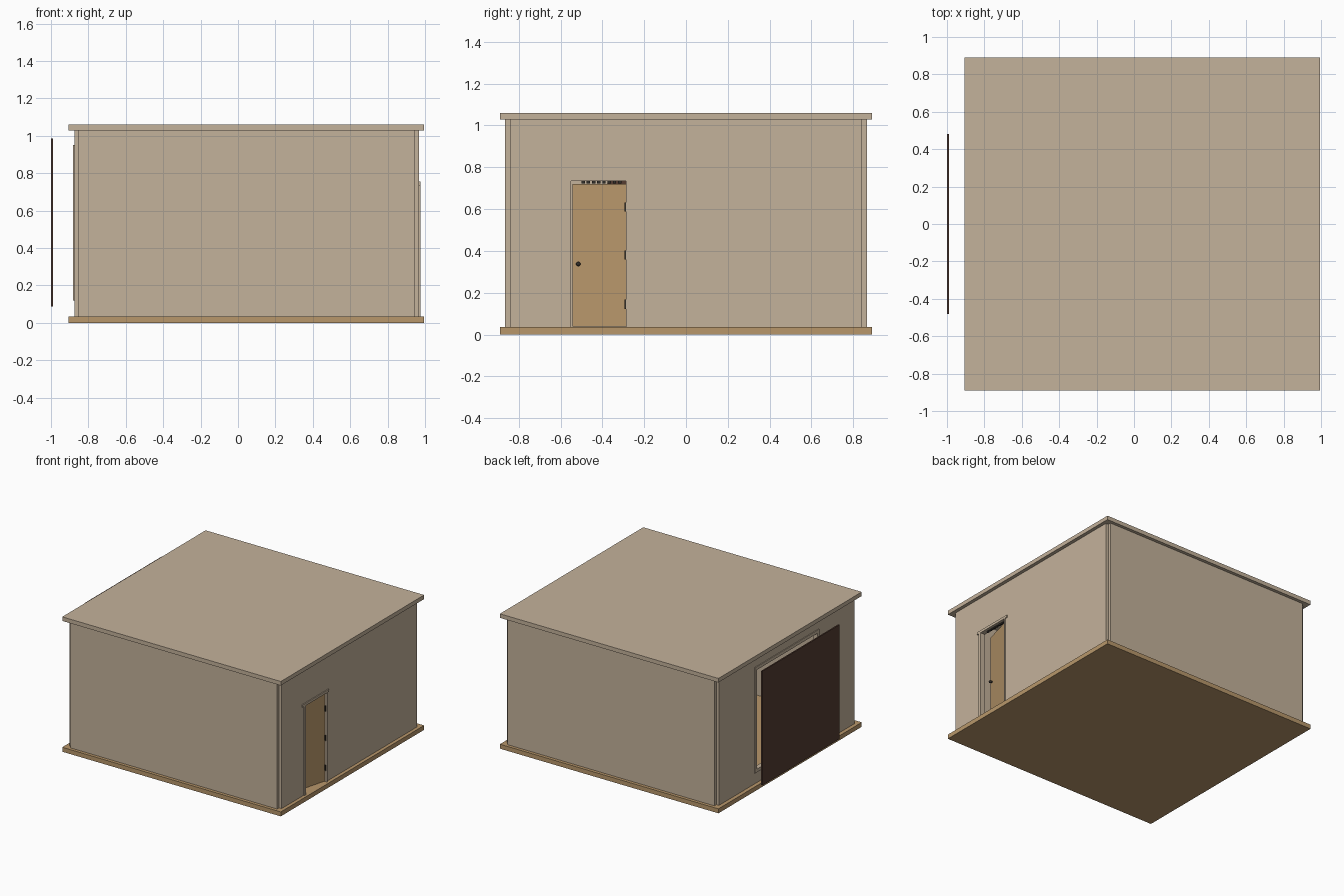
import bpy, math
from mathutils import Matrix, Vector

if "Cube" in bpy.data.objects:
    bpy.data.objects.remove(bpy.data.objects["Cube"])


def material(name, rgb):
    m = bpy.data.materials.new(name)
    m.diffuse_color = (*rgb, 1)
    m.use_nodes = True
    m.node_tree.nodes["Principled BSDF"].inputs["Base Color"].default_value = m.diffuse_color
    return m


PLASTER = material("beige_plaster", (0.552, 0.445, 0.328))
WOOD = material("light_wood", (0.479, 0.309, 0.147))
DARK = material("dark_brown", (0.089, 0.045, 0.031))
METAL = material("dark_metal", (0.03, 0.026, 0.022))


def box(name, x, y, z, mat):
    """Box from (min, max) ranges."""
    bpy.ops.mesh.primitive_cube_add(size=1)
    o = bpy.context.object
    o.name = name
    size = Matrix.Diagonal((x[1] - x[0], y[1] - y[0], z[1] - z[0], 1))
    centre = Vector((sum(x) / 2, sum(y) / 2, sum(z) / 2))
    o.data.transform(Matrix.Translation(centre) @ size)
    o.data.materials.append(mat)
    return o


def cut(target, name, x, y, z):
    """Cut a rectangular opening through a wall."""
    c = box(name, x, y, z, PLASTER)
    c.hide_render = True
    c.hide_viewport = True
    c.display_type = 'WIRE'
    b = target.modifiers.new("opening", 'BOOLEAN')
    b.operation = 'DIFFERENCE'
    b.solver = 'EXACT'
    b.object = c


# floor and roof slabs
FLOOR, CEIL = 0.035, 1.028
box("floor_slab", (-0.905, 0.995), (-0.89, 0.89), (0, FLOOR), WOOD)
box("roof_slab", (-0.905, 0.995), (-0.89, 0.89), (CEIL, 1.06), PLASTER)

# thin walls, leaving a notch at each corner
Z = (FLOOR, CEIL)
box("front_wall", (-0.852, 0.945), (-0.865, -0.838), Z, PLASTER)
box("back_wall", (-0.852, 0.945), (0.838, 0.865), Z, PLASTER)
right_wall = box("right_wall", (0.942, 0.968), (-0.84, 0.84), Z, PLASTER)
left_wall = box("left_wall", (-0.875, -0.85), (-0.84, 0.84), Z, PLASTER)
cut(right_wall, "door_cutter", (0.9, 1.0), (-0.568, -0.281), (0.0, 0.735))
cut(left_wall, "window_cutter", (-0.95, -0.8), (-0.385, 0.385), (0.135, 0.935))

# window casing on the left wall
X = (-0.881, -0.845)
for side, s in (("front", -1), ("back", 1)):
    box("window_jamb_" + side, X, sorted((s * 0.375, s * 0.40)), (0.12, 0.95), PLASTER)
box("window_sill", X, (-0.375, 0.375), (0.12, 0.145), PLASTER)
box("window_head", X, (-0.375, 0.375), (0.925, 0.95), PLASTER)

# dark panel standing clear of the window
box("window_panel", (-1.0, -0.989), (-0.48, 0.48), (0.088, 0.985), DARK)

# door casing on the right wall
X = (0.935, 0.975)
box("door_jamb_latch", X, (-0.57, -0.55), (FLOOR, 0.735), PLASTER)
box("door_jamb_hinge", X, (-0.288, -0.278), (FLOOR, 0.735), PLASTER)
box("door_head", X, (-0.59, -0.26), (0.735, 0.755), PLASTER)
for i in range(8):
    y = -0.5 + i * 0.025
    box("head_vent_%d" % i, (0.945, 0.955), (y, y + 0.016), (0.722, 0.735), METAL)

# door leaf, knob and hinges; the leaf stands ajar, swung inwards
HINGE = Vector((0.958, -0.288, 0))
W = 0.264
leaf = box("door_leaf", (-0.025, 0), (-W, 0), (0.038, 0.72), WOOD)
bpy.ops.mesh.primitive_uv_sphere_add(segments=12, ring_count=8, radius=0.011,
                                     location=(0.016, -W + 0.033, 0.337))
knob = bpy.context.object
knob.name = "door_knob"
knob.data.materials.append(METAL)
bpy.ops.object.shade_smooth()
knob.data.transform(Matrix.Translation(knob.location))
knob.location = (0, 0, 0)
stem = box("knob_stem", (0, 0.012), (-W + 0.028, -W + 0.038), (0.332, 0.342), METAL)
for o in (leaf, knob, stem):
    o.matrix_world = Matrix.Translation(HINGE) @ Matrix.Rotation(math.radians(-15), 4, 'Z')
for i, z in enumerate((0.145, 0.38, 0.61)):
    box("door_hinge_%d" % i, (0.95, 0.968), (-0.293, -0.284), (z - 0.022, z + 0.022), METAL)
